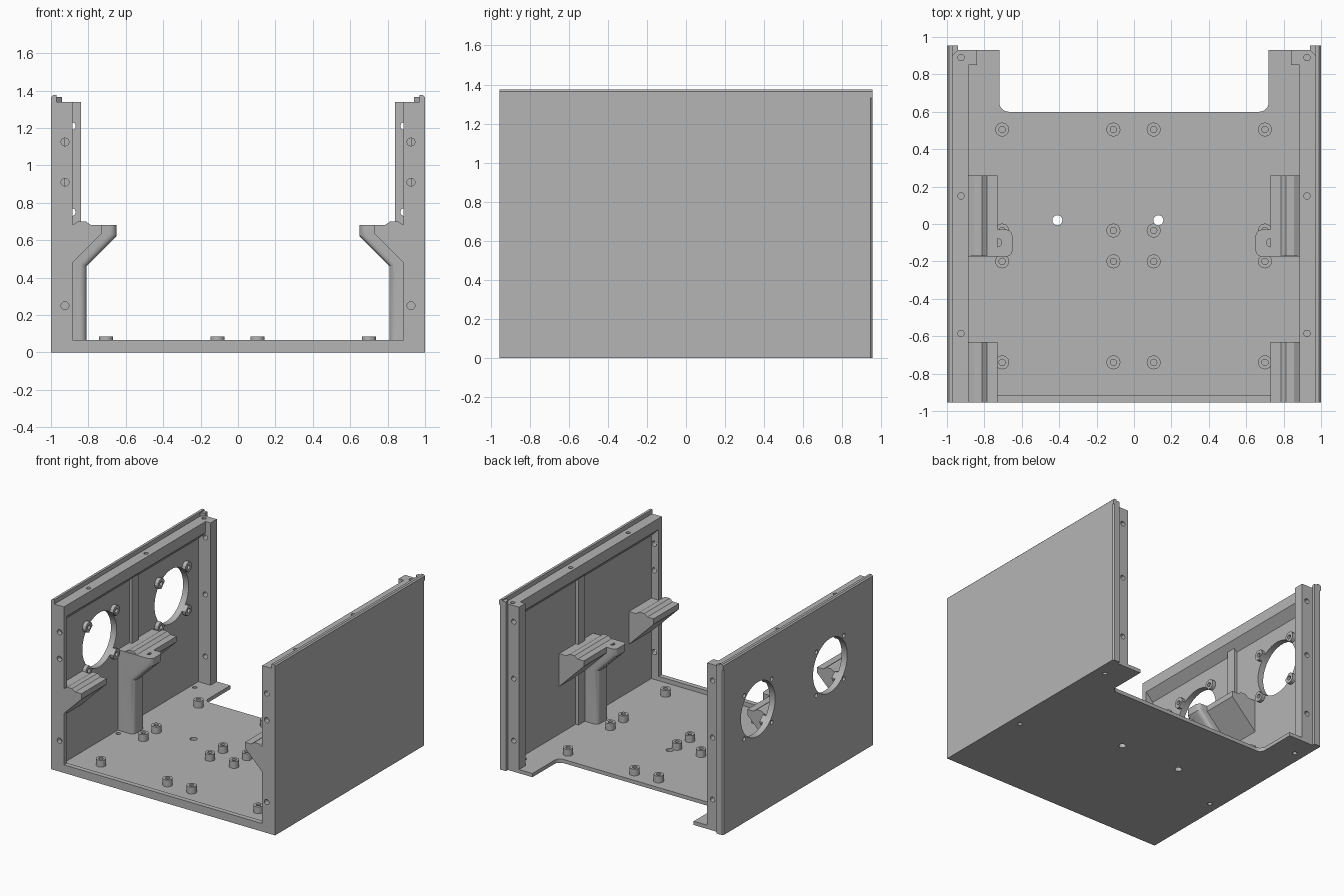
import bpy, bmesh, math
from mathutils import Matrix, Vector

cube = bpy.data.objects.get("Cube")
if cube:
    bpy.data.objects.remove(cube, do_unlink=True)

grey = bpy.data.materials.new("plain_grey")
grey.use_nodes = True
grey.diffuse_color = (0.46, 0.46, 0.46, 1)
grey.node_tree.nodes["Principled BSDF"].inputs["Base Color"].default_value = (0.46, 0.46, 0.46, 1)


def finish(name, bm):
    bmesh.ops.recalc_face_normals(bm, faces=bm.faces)
    mesh = bpy.data.meshes.new(name)
    bm.to_mesh(mesh)
    bm.free()
    mesh.materials.append(grey)
    ob = bpy.data.objects.new(name, mesh)
    bpy.context.collection.objects.link(ob)
    return ob


def add_prism(bm, pts, a, b, axis="y"):
    """Extrude a closed outline along y (points are x, z) or z (points are x, y)."""
    place = (lambda p, t: (p[0], t, p[1])) if axis == "y" else (lambda p, t: (p[0], p[1], t))
    face = bm.faces.new([bm.verts.new(place(p, a)) for p in pts])
    ext = bmesh.ops.extrude_face_region(bm, geom=[face])
    moved = [v for v in ext["geom"] if isinstance(v, bmesh.types.BMVert)]
    step = Vector(place((0, 0), b - a))
    bmesh.ops.translate(bm, verts=moved, vec=step)


def prism(name, pts, a, b, axis="y"):
    bm = bmesh.new()
    add_prism(bm, pts, a, b, axis)
    return finish(name, bm)


def box(name, x0, x1, y0, y1, z0, z1):
    return prism(name, [(x0, y0), (x1, y0), (x1, y1), (x0, y1)], z0, z1, "z")


def cylinders(name, centres, r, length, axis="z", sides=24):
    """One object holding equal cylinders centred on the given points."""
    turn = {"x": Matrix.Rotation(math.pi / 2, 4, "Y"),
            "y": Matrix.Rotation(math.pi / 2, 4, "X"), "z": Matrix()}[axis]
    bm = bmesh.new()
    for c in centres:
        bmesh.ops.create_cone(bm, cap_ends=True, segments=sides, radius1=r, radius2=r,
                              depth=length, matrix=Matrix.Translation(c) @ turn)
    return finish(name, bm)


def cut(targets, cutter):
    """Subtract the cutter from each target and then discard it."""
    for ob in targets:
        mod = ob.modifiers.new("cut", "BOOLEAN")
        mod.operation, mod.solver, mod.object = "DIFFERENCE", "EXACT", cutter
        bpy.context.view_layer.update()
        done = bpy.data.meshes.new_from_object(ob.evaluated_get(bpy.context.evaluated_depsgraph_get()))
        ob.modifiers.clear()
        ob.data = done
    bpy.data.objects.remove(cutter, do_unlink=True)


# Floor with a rear notch that has rounded inner corners
arc = [math.radians(a) for a in range(0, 91, 15)]
half = [(1, -0.955), (1, 0.93), (0.72, 0.93)]
half += [(0.67 + 0.05 * math.cos(a), 0.65 - 0.05 * math.sin(a)) for a in arc]
floor = prism("floor", half + [(-x, y) for x, y in reversed(half)], 0, 0.03, "z")
box("front_sill", -0.95, 0.95, -0.955, -0.915, 0, 0.065)

# Board standoffs
spots = [(x, y) for x in (-0.705, -0.11, 0.105, 0.70) for y in (0.505, -0.035, -0.2, -0.74)]
standoffs = cylinders("standoffs", [(x, y, 0.055) for x, y in spots], 0.037, 0.06)
cut([standoffs], cylinders("standoff_bores", [(x, y, 0.085) for x, y in spots], 0.017, 0.1))
cut([floor, standoffs], cylinders("cable_holes", [(-0.41, 0.02, 0), (0.13, 0.02, 0)], 0.027, 0.4))
cut([floor], cylinders("floor_screw_holes",
                       [(s * 0.915, y, 0) for s in (-1, 1) for y in (0.755, -0.22)], 0.017, 0.2))

rail = [(0.96, 1.175), (0.885, 1.25), (0.885, 1.34), (0.99, 1.34), (0.99, 1.175)]
lip = [(0.97, 1.33), (1, 1.33), (1, 1.365), (0.99, 1.375), (0.97, 1.375)]
ledge = [(0.96, 0.405), (0.73, 0.635), (0.73, 0.68), (0.785, 0.68),
         (0.813, 0.70), (0.855, 0.70), (0.888, 0.68), (0.96, 0.68)]
post = [(0.96, 0.02), (0.81, 0.02), (0.81, 0.46), (0.65, 0.62), (0.65, 0.68), (0.96, 0.68)]

panels = {}
for side, s in (("right", -1), ("left", 1)):
    def flip(pts):
        return [(s * x, z) for x, z in pts]

    def side_box(part, x0, x1, *rest):
        return box(side + "_" + part, s * x0, s * x1, *rest)

    # Side wall with its top lip and rear edge
    panels[side] = side_box("wall", 0.95, 1, -0.955, 0.945, 0, 1.34)
    prism(side + "_top_lip", flip(lip), -0.955, 0.955)
    rear_edge = [(0.94, 0.93), (0.97, 0.9), (1, 0.9), (1, 0.945), (0.99, 0.955), (0.94, 0.955)]
    prism(side + "_rear_lip", flip(rear_edge), 0, 1.365, "z")

    # Top rail, columns and middle rib
    top = prism(side + "_top_rail", flip(rail), -0.95, 0.9)
    front = side_box("front_column", 0.885, 0.99, -0.955, -0.915, 0, 1.34)
    rear = side_box("rear_column", 0.84, 0.98, 0.85, 0.93, 0, 1.34)
    side_box("wall_rib", 0.925, 0.96, -0.03, 0.05, 0.02, 1.22)

    # Screw holes in the frame
    cut([top, rear], cylinders("rail_holes", [(s * 0.925, y, 1.34) for y in (0.89, 0.15, -0.585)],
                               0.017, 0.12))
    cut([front], cylinders("front_holes", [(s * 0.925, -0.935, z) for z in (1.125, 0.91, 0.25)],
                           0.021, 0.2, "y"))
    cut([rear], cylinders("rear_holes", [(s * 0.888, 0.89, z) for z in (1.21, 0.75, 0.25)],
                          0.02, 0.2, "y"))

    # Support ledges, front and middle
    prism(side + "_front_ledge", flip(ledge), -0.955, -0.63)
    prism(side + "_middle_ledge", flip(ledge), -0.17, 0.26)

    # Middle post with rounded corners and a screw hole in its tab
    bm = bmesh.new()
    add_prism(bm, flip(post), -0.175, -0.03)
    rim = [e for e in bm.edges if all(abs(v.co.x) < 0.9 for v in e.verts)
           and abs(e.verts[0].co.y - e.verts[1].co.y) < 1e-4]
    bmesh.ops.bevel(bm, geom=rim, offset=0.035, segments=5, profile=0.5, affect="EDGES")
    tab = finish(side + "_middle_post", bm)
    cut([tab], cylinders("tab_hole", [(s * 0.73, -0.1, 0.68)], 0.022, 0.12))
    bpy.ops.object.select_all(action="DESELECT")
    tab.select_set(True)
    bpy.context.view_layer.objects.active = tab
    bpy.ops.object.shade_smooth_by_angle(angle=math.radians(30))

# Fan openings and nut bosses on the right wall only
fans = [(-0.965, y, 0.85) for y in (-0.41, 0.51)]
mounts = [(x, y + a, z + b) for x, y, z in fans for a in (-0.175, 0.175) for b in (-0.175, 0.175)]
bosses = cylinders("fan_bosses", [(-0.94, y, z) for x, y, z in mounts], 0.042, 0.04, "x", 12)
cut([panels["right"], bosses], cylinders("fan_openings", fans, 0.218, 0.3, "x", 64))
cut([panels["right"], bosses], cylinders("fan_screw_holes", mounts, 0.017, 0.3, "x", 16))
